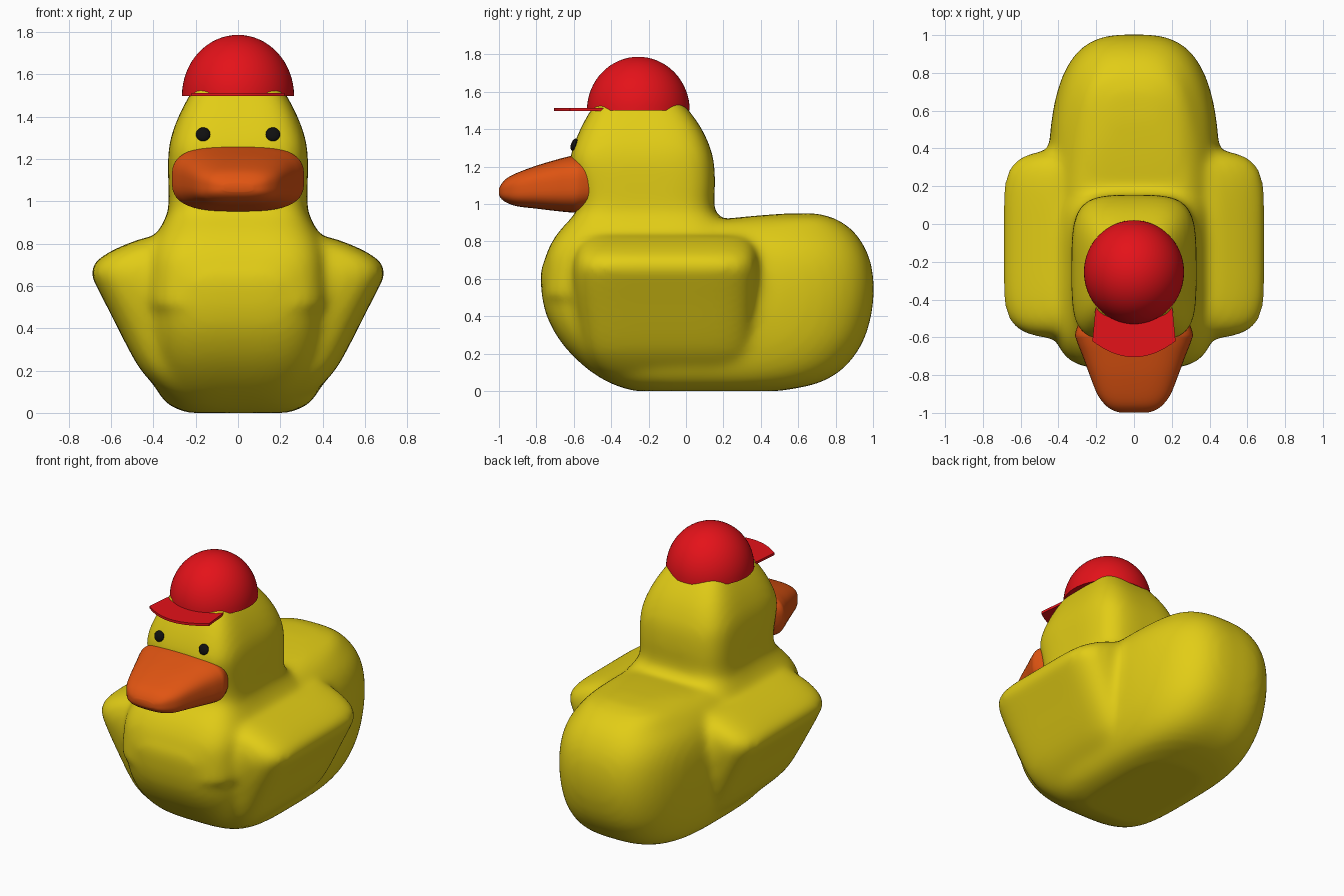
import bpy, bmesh, math
from mathutils import Vector

if "Cube" in bpy.data.objects:
    bpy.data.objects.remove(bpy.data.objects["Cube"])


def material(name, rgb):
    m = bpy.data.materials.new(name)
    m.diffuse_color = (*rgb, 1)
    m.use_nodes = True
    m.node_tree.nodes["Principled BSDF"].inputs["Base Color"].default_value = m.diffuse_color
    return m


YELLOW = material("yellow", (0.76, 0.61, 0.008))
ORANGE = material("orange", (0.75, 0.09, 0.006))
RED = material("red", (0.78, 0.006, 0.01))
BLACK = material("black", (0.005, 0.005, 0.005))


def finish(bm, name, mat, angle=40):
    bmesh.ops.recalc_face_normals(bm, faces=bm.faces[:])
    me = bpy.data.meshes.new(name)
    bm.to_mesh(me)
    bm.free()
    ob = bpy.data.objects.new(name, me)
    bpy.context.collection.objects.link(ob)
    me.materials.append(mat)
    bpy.ops.object.select_all(action='DESELECT')
    ob.select_set(True)
    bpy.context.view_layer.objects.active = ob
    bpy.ops.object.shade_smooth_by_angle(angle=math.radians(angle))
    return ob


def smooth_rows(rows, steps=4):
    # Catmull-Rom interpolation between section rows
    out = []
    for i in range(len(rows) - 1):
        a, b, c, d = [Vector(rows[min(max(j, 0), len(rows) - 1)]) for j in (i - 1, i, i + 1, i + 2)]
        for k in range(steps):
            t = k / steps
            out.append(0.5 * (2 * b + (c - a) * t + (2 * a - 5 * b + 4 * c - d) * t * t
                              + (3 * b - a - 3 * c + d) * t ** 3))
    out.append(Vector(rows[-1]))
    return out


def loft(bm, rows, n_low, n_high, along='z', count=48):
    # rows: position, low edge, high edge, half width; superellipse sections
    prev = None
    for pos, low, high, hx in smooth_rows(rows):
        ring = []
        for i in range(count):
            a = 2 * math.pi * (i + 0.5) / count
            c, s = math.cos(a), math.sin(a)
            n = n_high if s > 0 else n_low
            x = hx * math.copysign(abs(c) ** (2 / n), c)
            v = (low + high) / 2 + (high - low) / 2 * math.copysign(abs(s) ** (2 / n), s)
            ring.append(bm.verts.new((x, v, pos) if along == 'z' else (x, pos, v)))
        if prev:
            for i in range(count):
                j = (i + 1) % count
                bm.faces.new((prev[i], prev[j], ring[j], ring[i]))
        else:
            bm.faces.new(ring[::-1])
        prev = ring
    bm.faces.new(prev)


# Body: torso with tail, neck with head, and wings, fused and softened
bm = bmesh.new()
loft(bm, [(0, -.28, .5, .24), (.04, -.40, .70, .33), (.12, -.53, .84, .39), (.25, -.66, .94, .43),
          (.4, -.745, .99, .45), (.55, -.775, 1.005, .455), (.68, -.765, .99, .445),
          (.78, -.65, .95, .41), (.86, -.5, .89, .35), (.91, .1, .82, .28),
          (.935, .35, .76, .21), (.95, .55, .69, .10)], 4, 3)
loft(bm, [(.5, -.77, .35, .44), (.7, -.755, .35, .43), (.8, -.715, .34, .41), (.87, -.665, .26, .37),
          (.94, -.60, .17, .335), (1.0, -.575, .15, .328), (1.1, -.59, .155, .33),
          (1.22, -.62, .15, .33), (1.3, -.605, .13, .318), (1.4, -.565, .085, .282),
          (1.5, -.51, .015, .23), (1.57, -.45, -.05, .18), (1.62, -.36, -.15, .09)], 4.5, 4)
loft(bm, [(.09, -.46, .34, .35), (.156, -.52, .36, .42), (.25, -.56, .375, .49), (.487, -.60, .39, .612),
          (.6, -.61, .395, .67), (.66, -.61, .395, .695), (.72, -.60, .39, .668),
          (.78, -.58, .375, .57), (.83, -.54, .34, .44)], 6, 6)
body = finish(bm, "body", YELLOW, 180)
rm = body.modifiers.new("fuse", 'REMESH')
rm.mode = 'VOXEL'
rm.voxel_size = 0.022
rm.use_smooth_shade = True
sm = body.modifiers.new("soften", 'SMOOTH')
sm.factor = 0.5
sm.iterations = 18

# Beak
bm = bmesh.new()
loft(bm, [(-.999, 1.045, 1.085, .07), (-.985, 1.025, 1.11, .115), (-.955, 1.005, 1.14, .155),
          (-.9, .987, 1.168, .195), (-.8, .975, 1.205, .235), (-.7, .963, 1.235, .272),
          (-.62, .955, 1.256, .303), (-.57, .955, 1.26, .31), (-.45, .98, 1.24, .26)], 3, 3, 'y')
finish(bm, "beak", ORANGE, 60)

# Eyes
for side, label in ((-1, "right"), (1, "left")):
    bm = bmesh.new()
    bmesh.ops.create_uvsphere(bm, u_segments=24, v_segments=16, radius=0.034)
    eye = finish(bm, label + "_eye", BLACK, 180)
    eye.scale = (1, 0.5, 1)
    eye.rotation_euler = (math.radians(-20), 0, 0)
    eye.location = (side * 0.165, -0.598, 1.317)

# Cap dome
bm = bmesh.new()
bmesh.ops.create_uvsphere(bm, u_segments=64, v_segments=32, radius=1)
cut = bmesh.ops.bisect_plane(bm, geom=bm.verts[:] + bm.edges[:] + bm.faces[:],
                             plane_co=(0, 0, 0), plane_no=(0, 0, -1), clear_outer=True)
bmesh.ops.holes_fill(bm, edges=[e for e in bm.edges if e.is_boundary], sides=0)
for v in bm.verts:
    v.co = (v.co.x * 0.265, v.co.y * 0.275 - 0.255, v.co.z * 0.288 + 1.499)
finish(bm, "cap_dome", RED)

# Cap brim: flat plate with a bowed front edge
bm = bmesh.new()
outline = [(-.19, -.38), (-.205, -.46)]
outline += [(.22 * t, -.705 + .085 * t * t) for t in [i / 10 for i in range(-10, 11)]]
outline += [(.205, -.46), (.19, -.38)]
face = bm.faces.new([bm.verts.new((x, y, 1.497)) for x, y in outline])
ext = bmesh.ops.extrude_face_region(bm, geom=[face])
for v in ext["geom"]:
    if isinstance(v, bmesh.types.BMVert):
        v.co.z += 0.016
finish(bm, "cap_brim", RED)
